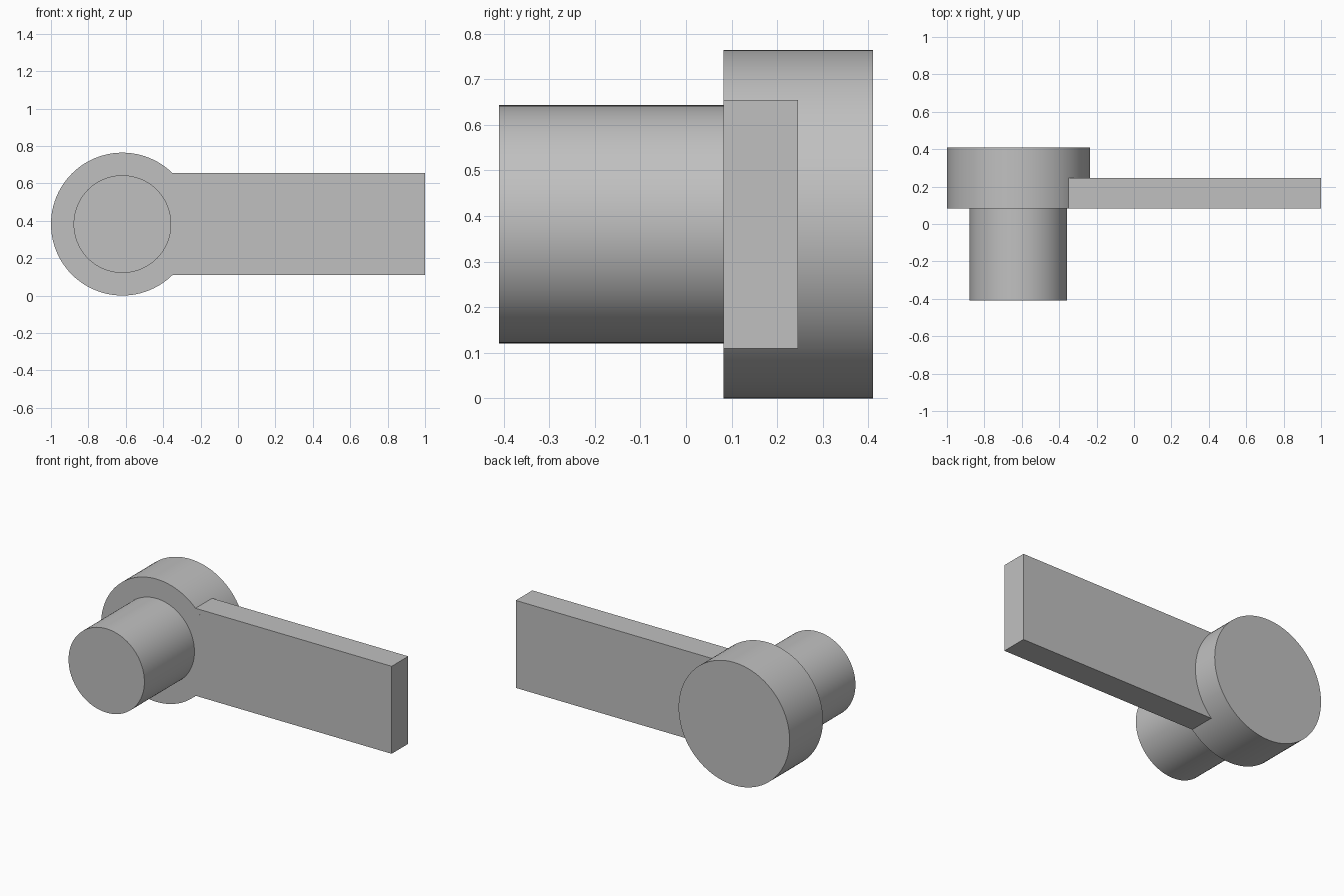
import bpy, bmesh, math

if "Cube" in bpy.data.objects:
    bpy.data.objects.remove(bpy.data.objects["Cube"], do_unlink=True)

AXIS_X, AXIS_Z = -0.618, 0.382
HEAD_R, SHAFT_R, HALF_BAR = 0.382, 0.261, 0.272
SHOULDER = 0.082          # front plane shared by head and lever

grey = bpy.data.materials.new("plain grey")
grey.use_nodes = True
colour = (0.53, 0.53, 0.53, 1)
grey.diffuse_color = colour
grey.node_tree.nodes["Principled BSDF"].inputs["Base Color"].default_value = colour


def arc(radius, start, end, steps):
    """Points on an arc about the pivot axis, in the x-z plane."""
    angles = [start + (end - start) * i / steps for i in range(steps + 1)]
    return [(AXIS_X + radius * math.cos(a), AXIS_Z + radius * math.sin(a)) for a in angles]


def prism(name, outline, front, back):
    """Extrude an x-z outline along y."""
    bm = bmesh.new()
    face = bm.faces.new([bm.verts.new((x, front, z)) for x, z in outline])
    result = bmesh.ops.extrude_face_region(bm, geom=[face], use_keep_orig=True)
    moved = [v for v in result["geom"] if isinstance(v, bmesh.types.BMVert)]
    bmesh.ops.translate(bm, verts=moved, vec=(0, back - front, 0))
    bmesh.ops.recalc_face_normals(bm, faces=bm.faces)
    mesh = bpy.data.meshes.new(name)
    bm.to_mesh(mesh)
    bm.free()
    mesh.materials.append(grey)
    obj = bpy.data.objects.new(name, mesh)
    bpy.context.collection.objects.link(obj)
    bpy.ops.object.select_all(action="DESELECT")
    obj.select_set(True)
    bpy.context.view_layer.objects.active = obj
    bpy.ops.object.shade_smooth_by_angle(angle=math.radians(30))
    return obj


# Round head and the narrower shaft, seated slightly into it
prism("pivot_head", arc(HEAD_R, 0, math.tau, 96)[:-1], SHOULDER, 0.41)
prism("pivot_shaft", arc(SHAFT_R, 0, math.tau, 96)[:-1], -0.41, SHOULDER + 0.02)

# Flat lever, its inner end curved to fit the head
reach = math.asin(HALF_BAR / HEAD_R)
outline = arc(HEAD_R, reach, -reach, 24)
outline += [(1, AXIS_Z - HALF_BAR), (1, AXIS_Z + HALF_BAR)]
prism("lever_arm", outline, SHOULDER, 0.245)
